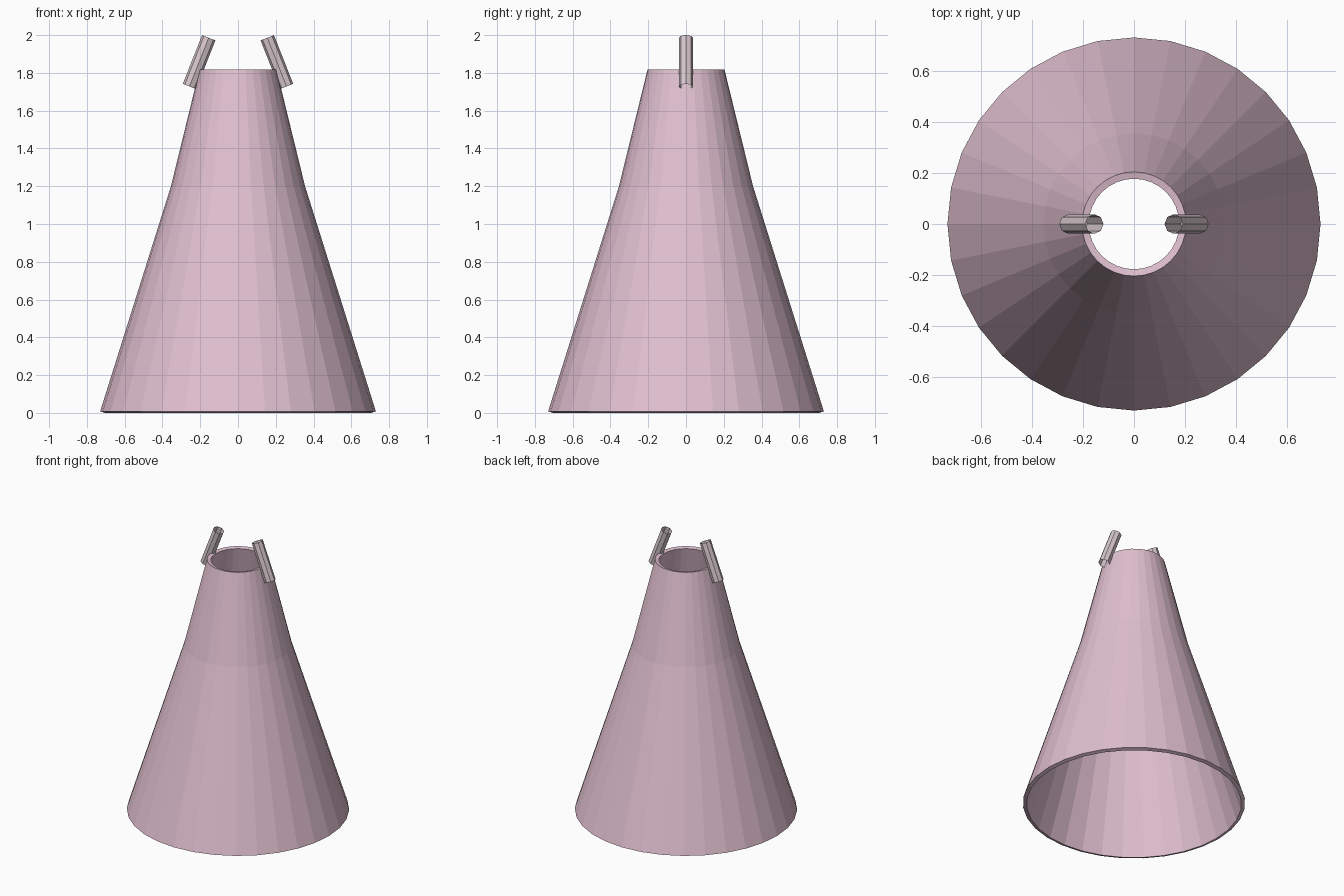
import bpy, bmesh, math
from mathutils import Vector, Matrix

if "Cube" in bpy.data.objects:
    bpy.data.objects.remove(bpy.data.objects["Cube"])


def material(name, rgb):
    m = bpy.data.materials.new(name)
    m.diffuse_color = (*rgb, 1)
    m.use_nodes = True
    m.node_tree.nodes["Principled BSDF"].inputs["Base Color"].default_value = m.diffuse_color
    return m


def add_object(name, bm, mat):
    bmesh.ops.recalc_face_normals(bm, faces=bm.faces)
    mesh = bpy.data.meshes.new(name)
    bm.to_mesh(mesh)
    bm.free()
    mesh.materials.append(mat)
    ob = bpy.data.objects.new(name, mesh)
    bpy.context.collection.objects.link(ob)
    return ob


def cone_shell(name, profile, mat, sides=32):
    """Revolve a closed (radius, z) profile into a thick-walled cone."""
    bm = bmesh.new()
    rings = []
    for r, z in profile:
        rings.append([bm.verts.new((r * math.cos(a), r * math.sin(a), z))
                      for a in (2 * math.pi * i / sides for i in range(sides))])
    for k, low in enumerate(rings):
        high = rings[(k + 1) % len(rings)]
        for i in range(sides):
            j = (i + 1) % sides
            bm.faces.new((low[i], low[j], high[j], high[i]))
    return add_object(name, bm, mat)


def open_tube(name, start, end, radius, mat, sides=8):
    """Open-ended straight tube between two points."""
    start, end = Vector(start), Vector(end)
    axis = end - start
    tilt = Matrix.Rotation(math.atan2(axis.x, axis.z), 4, 'Y')
    bm = bmesh.new()
    bmesh.ops.create_cone(bm, cap_ends=False, segments=sides, radius1=radius,
                          radius2=radius, depth=axis.length,
                          matrix=Matrix.Translation((start + end) / 2) @ tilt)
    return add_object(name, bm, mat)


pink = material("pink_cloth", (0.75, 0.53, 0.63))
pale = material("pale_strap", (0.69, 0.58, 0.61))

# Flared skirt and narrower bodice, both hollow with walls square to the slope
cone_shell("skirt", [(0.73, 0.008), (0.355, 1.2), (0.33, 1.192), (0.705, 0.0)], pink)
cone_shell("bodice", [(0.355, 1.2), (0.204, 1.817), (0.177, 1.811), (0.33, 1.194)], pink)

# Pair of leaning shoulder straps
for side, label in ((-1, "left"), (1, "right")):
    open_tube(label + "_strap", (side * 0.257, 0, 1.728), (side * 0.155, 0, 1.986), 0.038, pale)
